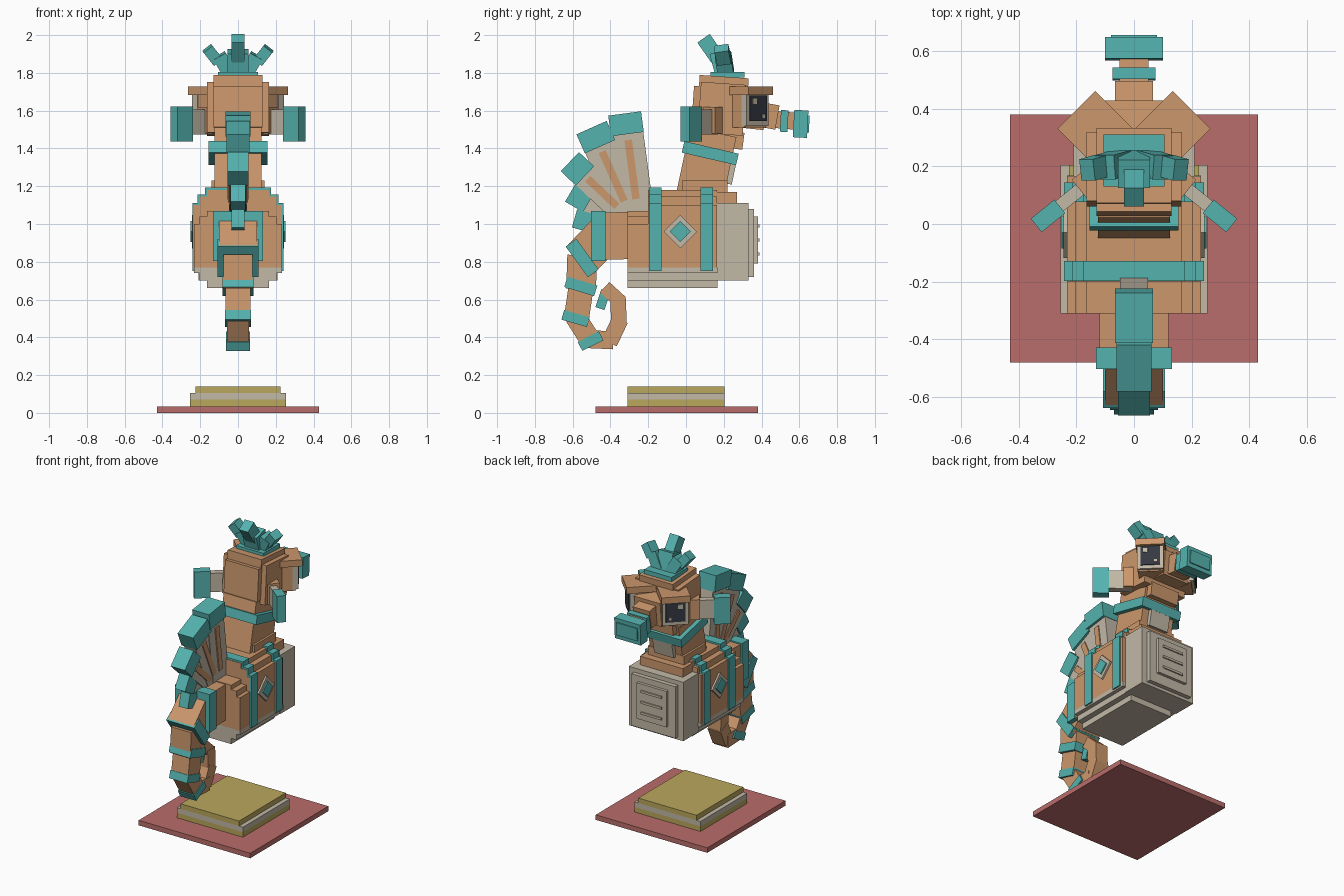
import bpy, math
from mathutils import Vector, Matrix

if "Cube" in bpy.data.objects:
    bpy.data.objects.remove(bpy.data.objects["Cube"])


def material(name, rgb):
    m = bpy.data.materials.new(name)
    m.use_nodes = True
    m.diffuse_color = (*rgb, 1)
    m.node_tree.nodes["Principled BSDF"].inputs["Base Color"].default_value = (*rgb, 1)
    return m


BROWN = material("warm_brown", (.60, .31, .15))
TEAL = material("teal", (.09, .45, .43))
BEIGE = material("stone_beige", (.54, .48, .38))
YELLOW = material("sand_yellow", (.49, .39, .11))
RED = material("clay_red", (.49, .155, .145))
DARK = material("eye_dark", (.035, .04, .055))


def box(name, center, size, mat, rx=0, ry=0, rz=0):
    """Box from centre, full size and rotation in degrees."""
    x, y, z = (s / 2 for s in size)
    verts = [(a * x, b * y, c * z) for a in (-1, 1) for b in (-1, 1) for c in (-1, 1)]
    faces = [(0, 1, 3, 2), (4, 6, 7, 5), (0, 4, 5, 1), (2, 3, 7, 6), (0, 2, 6, 4), (1, 5, 7, 3)]
    mesh = bpy.data.meshes.new(name)
    mesh.from_pydata(verts, [], faces)
    mesh.materials.append(mat)
    ob = bpy.data.objects.new(name, mesh)
    ob.location = center
    ob.rotation_euler = [math.radians(a) for a in (rx, ry, rz)]
    bpy.context.collection.objects.link(ob)
    return ob


def slab(name, half_x, y0, y1, z0, z1, mat):
    """Upright box centred on x = 0."""
    return box(name, (0, (y0 + y1) / 2, (z0 + z1) / 2), (2 * half_x, y1 - y0, z1 - z0), mat)


# Base plate and pedestal
slab("base_plate", .43, -.48, .38, 0, .035, RED)
slab("pedestal_lower", .255, -.31, .205, .035, .07, YELLOW)
slab("pedestal_middle", .255, -.31, .205, .07, .105, BEIGE)
slab("pedestal_top", .225, -.31, .205, .105, .14, YELLOW)

# Stepped torso: brown above, pale belly below
for half, low, rear_top, top in ((.232, .74, 1.0, 1.10), (.205, .70, 1.04, 1.145), (.165, .66, 1.07, 1.18)):
    slab("torso_rear", half, -.31, -.2, .77, rear_top, BROWN)
    slab("torso", half, -.2, .165, .77, top, BROWN)
    slab("belly", half, -.31, .168, low, .77, BEIGE)
    for y in (-.163, .11):
        slab("torso_band", half + .01, y - .034, y + .034, .75, top + .012, TEAL)
slab("shoulder", .165, .165, .27, .8, 1.17, BROWN)

# Layered chest plates with slots
slab("chest_plate", .21, .165, .33, .70, 1.11, BEIGE)
slab("chest_plate_middle", .17, .33, .36, .72, 1.08, BEIGE)
slab("chest_panel", .115, .36, .38, .79, 1.04, BEIGE)
for z in (.84, .915, .99):
    slab("chest_rib", .08, .38, .388, z - .008, z + .008, BEIGE)

# Diamond badges
for s in (-1, 1):
    box("badge_rim", (s * .234, -.03, .96), (.02, .125, .125), BEIGE, rx=45)
    box("badge_gem", (s * .242, -.03, .96), (.02, .078, .078), TEAL, rx=45)

# Neck and collar
box("neck_base", (0, .1, 1.2), (.28, .24, .06), BROWN)
box("neck", (0, .105, 1.3), (.25, .25, .38), BROWN, rx=-12)
box("throat_plate", (0, .243, 1.285), (.15, .03, .15), BEIGE, rx=-12)
box("collar", (0, .128, 1.375), (.31, .295, .062), TEAL, rx=-13)

# Head
box("jaw", (0, .18, 1.455), (.22, .25, .09), BROWN, rx=-8)
box("skull", (0, .19, 1.61), (.33, .24, .27), BROWN, rx=-4)
box("back_of_head", (0, .065, 1.62), (.26, .06, .22), BROWN, rx=-4)
box("forehead", (0, .2, 1.745), (.26, .26, .07), BROWN, rx=-4)
box("face", (0, .34, 1.59), (.2, .16, .17), BROWN, rx=-6)
box("muzzle", (0, .42, 1.575), (.13, .13, .13), BROWN, rx=-10)

# Snout
box("snout", (0, .51, 1.55), (.1, .16, .09), BROWN, rx=-5)
box("snout_ring", (0, .52, 1.545), (.15, .04, .115), TEAL, rx=-3)
box("snout_tip", (0, .607, 1.53), (.2, .075, .145), TEAL, rx=-3)
box("snout_tip_rim", (0, .615, 1.53), (.16, .075, .09), TEAL, rx=-3)


# Eyes face diagonally forward on each side
def eye_box(name, side, out, across, z, size, mat):
    d = math.sqrt(.5)
    x = .2 + (out + across) * d
    y = .395 + (out - across) * d
    box(name, (side * x, y, z), size, mat, rz=-45 * side)


for s in (-1, 1):
    eye_box("eye_socket", s, -.12, 0, 1.6, (.16, .16, .18), BROWN)
    eye_box("eye_brow", s, -.1, 0, 1.705, (.185, .2, .045), BROWN)
    eye_box("eye_frame", s, -.042, 0, 1.605, (.165, .04, .17), BEIGE)
    eye_box("eye_dark_panel", s, -.02, 0, 1.612, (.125, .008, .135), DARK)
    eye_box("eye_glint", s, -.015, .03, 1.65, (.03, .006, .03), BEIGE)
    eye_box("eye_small_glint", s, -.015, -.035, 1.57, (.018, .006, .018), BEIGE)

    # Ear fins sweep outward and back
    box("ear_root", (s * .16, .14, 1.55), (.07, .09, .14), BROWN, rz=-39 * s)
    box("ear_arm", (s * .205, .105, 1.54), (.15, .045, .13), BEIGE, rz=-39 * s)
    box("ear_tip", (s * .298, .028, 1.53), (.105, .06, .185), TEAL, rz=-39 * s)

# Crown
slab("crown_plate", .105, .13, .31, 1.775, 1.805, TEAL)
box("crown_stem", (0, .19, 1.85), (.11, .1, .13), TEAL, rx=15)
box("crown_tip", (0, .13, 1.93), (.07, .08, .13), TEAL, rx=35)
for s in (-1, 1):
    box("crown_side_stem", (s * .07, .205, 1.84), (.075, .085, .12), TEAL, rx=8, ry=30 * s)
    box("crown_side_tip", (s * .135, .195, 1.895), (.06, .075, .09), TEAL, rx=10, ry=38 * s)


# Dorsal fin: a fan of pale blades with brown inlays and teal caps
def blade(tip, root, width, half_x, inlay):
    tip, root = Vector((0, *tip)), Vector((0, *root))
    d = (tip - root).normalized()
    tilt = math.degrees(math.atan2(-d.y, d.z))
    length = (tip - root).length
    cap = .11
    box("fin_cap", tip - d * cap / 2, (2 * half_x, width, cap), TEAL, rx=tilt)
    box("fin_blade", root + d * (length - cap) / 2, (1.5 * half_x, width * .97, length - cap), BEIGE, rx=tilt)
    if inlay:
        box("fin_inlay", root + d * (length - cap) * .55,
            (1.5 * half_x + .014, .04, (length - cap) * .75), BROWN, rx=tilt)


blade((-.325, 1.585), (-.255, 1.06), .175, .065, True)
blade((-.5, 1.51), (-.3, 1.06), .175, .06, True)
blade((-.615, 1.33), (-.33, 1.06), .14, .055, True)
blade((-.61, 1.17), (-.35, 1.02), .12, .04, False)
blade((-.59, 1.03), (-.38, .97), .1, .035, False)

# Curled tail from overlapping links: y, z, half width, thickness
path = [(-.28, .94, .125, .26), (-.44, .935, .115, .24), (-.55, .82, .085, .17),
        (-.555, .67, .07, .145), (-.58, .50, .06, .12), (-.51, .39, .055, .1),
        (-.40, .385, .052, .09), (-.355, .48, .05, .085), (-.36, .6, .045, .08), (-.42, .655, .04, .07)]
for (y0, z0, h0, t0), (y1, z1, h1, t1) in zip(path, path[1:]):
    dy, dz = y1 - y0, z1 - z0
    box("tail_link", (0, (y0 + y1) / 2, (z0 + z1) / 2),
        (h0 + h1, (t0 + t1) / 2, math.hypot(dy, dz) + .03), BROWN,
        rx=math.degrees(math.atan2(-dy, dz)))
box("tail_tip", (0, -.44, .6), (.07, .05, .1), TEAL, rx=-18)

# Tail rings: y, z, half width, length, thickness, tilt
for y, z, half, length, thick, tilt in (
        (-.465, .937, .132, .075, .265, 0), (-.55, .82, .108, .2, .07, -54),
        (-.557, .67, .083, .165, .058, -17), (-.585, .50, .07, .14, .053, -16),
        (-.505, .38, .063, .125, .053, 27)):
    box("tail_ring", (0, y, z), (2 * half, length, thick), TEAL, rx=tilt)
